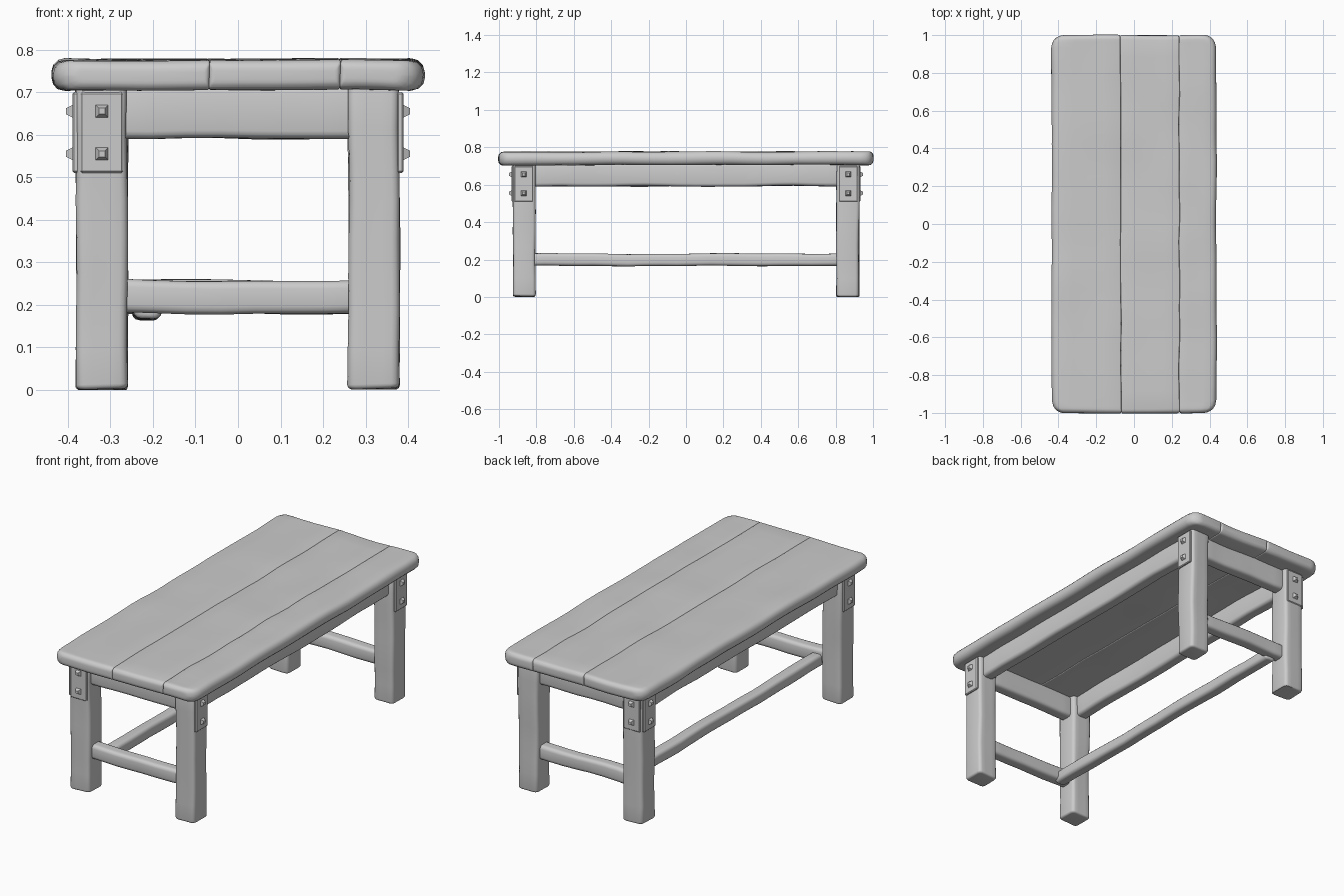
import bpy, bmesh, math
from mathutils import Vector, Matrix, noise

cube = bpy.data.objects.get("Cube")
if cube:
    bpy.data.objects.remove(cube, do_unlink=True)

wood = bpy.data.materials.new("grey_wood")
wood.use_nodes = True
GREY = (0.6, 0.6, 0.6, 1)
wood.diffuse_color = GREY
wood.node_tree.nodes["Principled BSDF"].inputs["Base Color"].default_value = GREY


def finish(bm, name, angle=40):
    bmesh.ops.recalc_face_normals(bm, faces=bm.faces)
    mesh = bpy.data.meshes.new(name)
    bm.to_mesh(mesh)
    bm.free()
    mesh.materials.append(wood)
    obj = bpy.data.objects.new(name, mesh)
    bpy.context.collection.objects.link(obj)
    bpy.ops.object.select_all(action='DESELECT')
    obj.select_set(True)
    bpy.context.view_layer.objects.active = obj
    bpy.ops.object.shade_smooth_by_angle(angle=math.radians(angle))
    return obj


def inset(d, r):
    """Inward step of a quarter round of radius r at distance d from its end."""
    return r - math.sqrt(r * r - (r - d) ** 2) if d < r else 0


def timber(name, lo, hi, axis, sides=(.018, .018), plan=None, end=.012, wobble=.006):
    """Hand-hewn beam lofted along an axis, with rounded edges and ends."""
    plan = plan or (end, end)
    iu, iv = [i for i in range(3) if i != axis]
    a, b = lo[axis], hi[axis]
    near = sorted({r * k for r in (*plan, end) for k in (0, .08, .3, .6, 1)})
    n = max(4, round((b - a) / .09))
    inner = [a + near[-1] + (b - a - 2 * near[-1]) * k / n for k in range(1, n)]
    stations = [a + d for d in near] + inner + [b - d for d in reversed(near)]
    bm = bmesh.new()
    rings = []
    for w in stations:
        d = min(w - a, b - w)
        u0, u1 = lo[iu] + inset(d, plan[0]), hi[iu] - inset(d, plan[1])
        v0, v1 = lo[iv] + inset(d, end), hi[iv] - inset(d, end)
        ring = []
        # Four rounded corners, with the flat faces split between them
        for q, (u, v, su, sv) in enumerate(((u1, v1, -1, -1), (u0, v1, 1, -1),
                                            (u0, v0, 1, 1), (u1, v0, -1, 1))):
            r = min(sides[1] if su < 0 else sides[0], (v1 - v0) * .48)
            for k in range(4):
                t = math.pi / 2 * (q + k / 3)
                ring.append((u + su * r + r * math.cos(t), v + sv * r + r * math.sin(t)))
            if q in (0, 2):
                ua, ub = (u1 - sides[1], u0 + sides[0])[::1 if q == 0 else -1]
                ring += [(ua + (ub - ua) * k / 4, v) for k in (1, 2, 3)]
        verts = []
        for u, v in ring:
            p = Vector((0, 0, 0))
            p[axis], p[iu], p[iv] = w, u, v
            p += noise.noise_vector(p * 4.5) * wobble
            p.z = max(p.z, 0)
            verts.append(bm.verts.new(p))
        rings.append(verts)
    for r0, r1 in zip(rings, rings[1:]):
        for k in range(len(r0)):
            j = (k + 1) % len(r0)
            bm.faces.new((r0[k], r0[j], r1[j], r1[k]))
    bm.faces.new(rings[0])
    bm.faces.new(rings[-1])
    return finish(bm, name)


def bracket(name, sx, sy, axis):
    """Thin plate with two faceted studs on the outer face of a leg."""
    centre = Vector((sx * .32, sy * .868, .605))
    sign = sx if axis == 0 else sy
    centre[axis] = sign * (.381 if axis == 0 else .924)
    size = Vector((.1, .1, .19))
    size[axis] = .016
    bm = bmesh.new()
    bmesh.ops.create_cube(bm, size=1, matrix=Matrix.Translation(centre) @ Matrix.Diagonal((*size, 1)))
    bmesh.ops.bevel(bm, geom=bm.edges[:], offset=.004, segments=1, affect='EDGES')
    out = Vector((0, 0, 0))
    out[axis] = sign
    turn = out.to_track_quat('Z', 'Y').to_matrix().to_4x4()
    for z in (.655, .555):
        spot = centre + out * .014
        spot.z = z
        bmesh.ops.create_cone(bm, cap_ends=True, segments=4, radius1=.023, radius2=.01, depth=.018,
                              matrix=Matrix.Translation(spot) @ turn @ Matrix.Rotation(math.pi / 4, 4, 'Z'))
    finish(bm, name, 20)


# Table top: three planks, rounded at the outer edges and nicked at the joints
seams = (-.436, -.07, .24, .436)
for i, (x0, x1) in enumerate(zip(seams, seams[1:])):
    first, last = i == 0, i == 2
    timber(f"top_plank_{i + 1}", (x0, -1, .705), (x1, 1, .776), 1,
           sides=(.03 if first else .005, .03 if last else .005),
           plan=(.065 if first else .012, .065 if last else .012), end=.025)

# Legs
for sx, side in ((-1, "right"), (1, "left")):
    for sy, place in ((-1, "front"), (1, "back")):
        x, y = sorted((sx * .26, sx * .38)), sorted((sy * .805, sy * .925))
        timber(f"{place}_{side}_leg", (x[0], y[0], 0), (x[1], y[1], .715), 2)
        if sx < 0:
            bracket(f"{place}_{side}_end_bracket", sx, sy, 1)
        bracket(f"{place}_{side}_side_bracket", sx, sy, 0)

# Long aprons under the top
for sx, side in ((-1, "right"), (1, "left")):
    x = sorted((sx * .285, sx * .355))
    timber(f"{side}_apron", (x[0], -.85, .592), (x[1], .85, .715), 1)

# End aprons and low crossbars
for sy, place in ((-1, "front"), (1, "back")):
    y = sorted((sy * .83, sy * .9))
    timber(f"{place}_apron", (-.3, y[0], .59), (.3, y[1], .715), 0)
    timber(f"{place}_crossbar", (-.3, y[0], .18), (.3, y[1], .258), 0)

# Single long stretcher between the crossbars
timber("long_stretcher", (-.246, -.86, .166), (-.18, .86, .232), 1)
